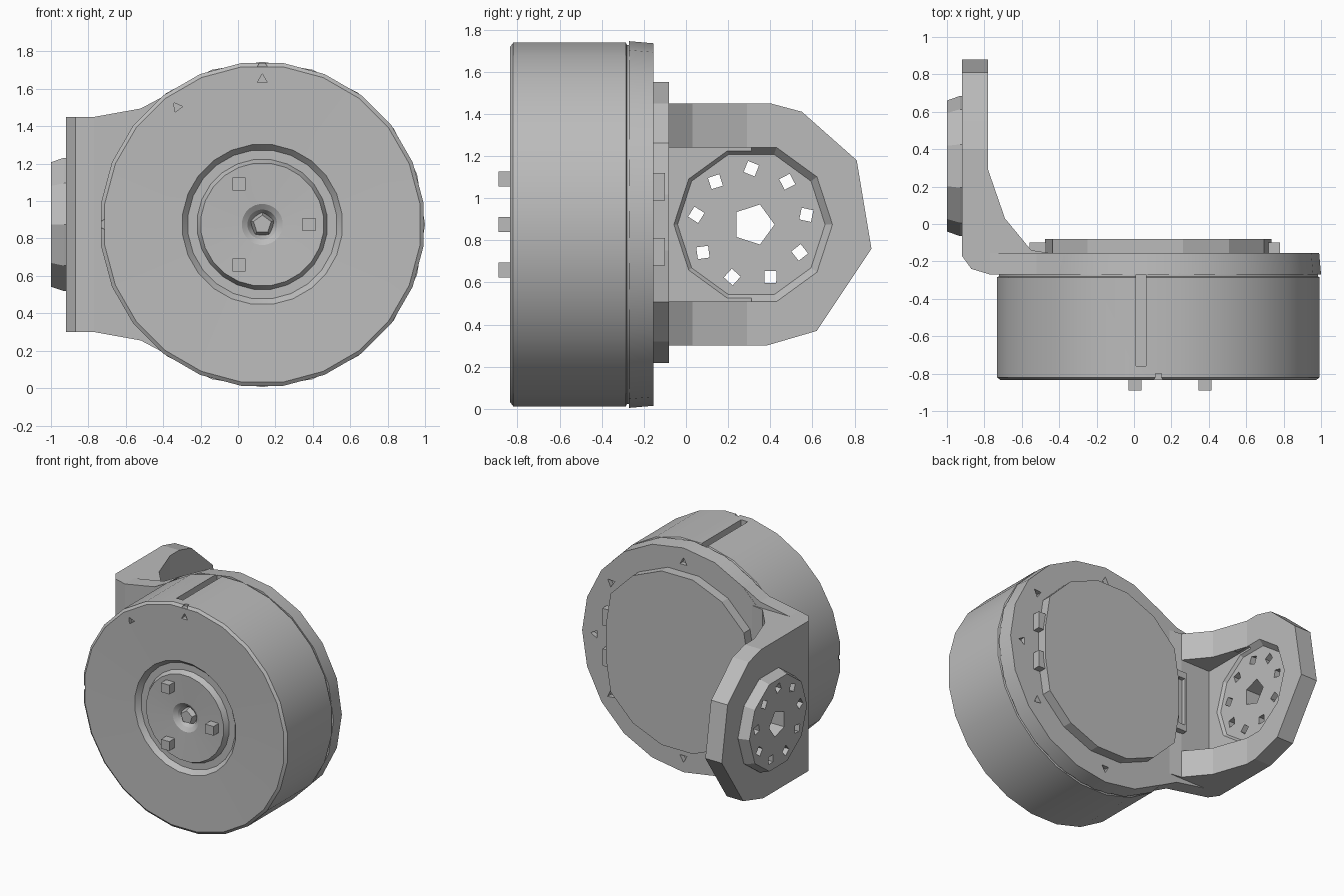
import bpy, bmesh
from math import cos, sin, pi, radians

if "Cube" in bpy.data.objects:
    bpy.data.objects.remove(bpy.data.objects["Cube"], do_unlink=True)

grey = bpy.data.materials.new("plain grey")
grey.use_nodes = True
grey.diffuse_color = (0.5, 0.5, 0.5, 1)
grey.node_tree.nodes["Principled BSDF"].inputs["Base Color"].default_value = (0.5, 0.5, 0.5, 1)

CX, CZ = 0.13, 0.875      # drum axis
HY, HZ = 0.31, 0.875      # pivot hub axis


def place(axis, u, v, a):
    """Point at plane coordinates u, v and depth a along the axis."""
    return {"X": (a, u, v), "Y": (u, a, v), "Z": (u, v, a)}[axis]


def loft(name, rings, axis):
    """Closed solid through rings given as (points, depth)."""
    bm = bmesh.new()
    loops = [[bm.verts.new(place(axis, u, v, a)) for u, v in pts] for pts, a in rings]
    n = len(loops[0])
    for low, high in zip(loops, loops[1:]):
        for i in range(n):
            j = (i + 1) % n
            bm.faces.new((low[i], low[j], high[j], high[i]))
    bm.faces.new(loops[0])
    bm.faces.new(loops[-1])
    bmesh.ops.recalc_face_normals(bm, faces=bm.faces)
    mesh = bpy.data.meshes.new(name)
    bm.to_mesh(mesh)
    bm.free()
    mesh.materials.append(grey)
    obj = bpy.data.objects.new(name, mesh)
    bpy.context.scene.collection.objects.link(obj)
    return obj


def circle(u, v, r, n, turn=0.0):
    return [(u + r * cos(turn + 2 * pi * i / n), v + r * sin(turn + 2 * pi * i / n)) for i in range(n)]


def lathe(name, profile, axis, u, v, n, turn=0.0):
    return loft(name, [(circle(u, v, r, n, turn), a) for r, a in profile], axis)


def prism(name, pts, axis, a, b):
    return loft(name, [(pts, a), (pts, b)], axis)


def box(name, x, y, z):
    return prism(name, [(x[0], y[0]), (x[1], y[0]), (x[1], y[1]), (x[0], y[1])], "Z", *z)


def combine(obj, tools, operation="DIFFERENCE"):
    """Apply booleans, then drop the helper solids."""
    for tool in tools:
        tool.hide_render = True
        mod = obj.modifiers.new("cut", "BOOLEAN")
        mod.operation, mod.solver, mod.object = operation, "EXACT", tool
    graph = bpy.context.evaluated_depsgraph_get()
    result = bpy.data.meshes.new_from_object(obj.evaluated_get(graph))
    obj.modifiers.clear()
    obj.data = result
    for tool in tools:
        bpy.data.objects.remove(tool, do_unlink=True)


def smooth(obj):
    bpy.ops.object.select_all(action="DESELECT")
    obj.select_set(True)
    bpy.context.view_layer.objects.active = obj
    bpy.ops.object.shade_smooth_by_angle(angle=radians(25))


# Drum with dished centre pit and groove ring on its front
drum = lathe("drum", [(0.05, -0.75), (0.08, -0.80), (0.11, -0.82), (0.33, -0.83), (0.35, -0.79),
                      (0.40, -0.79), (0.43, -0.825), (0.85, -0.835), (0.87, -0.82),
                      (0.87, -0.285), (0.86, -0.28), (0.86, -0.265)], "Y", CX, CZ, 24, pi / 24)
cuts = [box("slot", (x, x + 0.055), (-0.76, -0.26), (1.69, 1.9)) for x in (-0.25, 0.01)]
for angle, r in ((90, 0.775), (126, 0.775), (90, 0.86), (180, 0.86)):
    t = radians(angle)
    cuts.append(prism("pin_hole", circle(CX + r * cos(t), CZ + r * sin(t), 0.03, 3, t), "Y", -0.9, -0.8))
combine(drum, cuts)
smooth(drum)

# Small diamond boss in the pit and three drive pegs
lathe("centre_boss", [(0.07, -0.76), (0.05, -0.81)], "Y", CX, CZ, 5, pi / 2)
for i in range(3):
    t = 2 * pi * i / 3
    prism("drive_peg_%d" % (i + 1), circle(CX + 0.25 * cos(t), CZ + 0.25 * sin(t), 0.05, 4, pi / 4),
          "Y", -0.89, -0.80)

# Back plate with screw holes
back = lathe("back_plate", [(0.87, -0.27), (0.86, -0.155)], "Y", CX, CZ, 20, pi / 2)
cuts = []
for angle in (35, 90, 145, 180, 215, 270, 325, 0):
    t = radians(angle)
    cuts.append(prism("screw_hole", circle(CX + 0.75 * cos(t), CZ + 0.75 * sin(t), 0.035, 3, t),
                      "Y", -0.19, -0.1))
combine(back, cuts)
smooth(back)

# Rear cover, flattened on both sides
cover_outline = [(max(CX - 0.605, min(CX + 0.605, u)), v) for u, v in circle(CX, 0.885, 0.68, 16, pi / 16)]
prism("rear_cover", cover_outline, "Y", -0.17, -0.08)
for z in (0.74, 1.05):
    box("side_clip", (0.72, 0.78), (-0.16, -0.10), (z - 0.06, z + 0.07))

# Flange that carries the drum into the arm
half = [(-0.77, 0.575), (-0.52, 0.62), (-0.37, 0.70), (0.10, 0.80)]
outline = [(x, CZ - h) for x, h in half] + [(x, CZ + h) for x, h in reversed(half)]
prism("flange", outline, "Y", -0.27, -0.156)

# Bent arm: plan profile trimmed to the rounded side outline
arm = prism("arm", [(-0.92, 0.95), (-0.92, -0.17), (-0.87, -0.24), (-0.77, -0.27), (-0.45, -0.27),
                    (-0.45, -0.155), (-0.55, -0.14), (-0.69, 0.03), (-0.78, 0.29), (-0.78, 0.95)],
            "Z", 0.2, 1.55)
side = prism("side_outline", [(-0.4, 0.30), (0.38, 0.30), (0.62, 0.37), (0.88, 0.76), (0.81, 1.18),
                              (0.55, 1.41), (0.40, 1.45), (-0.4, 1.45)], "X", -1.2, 0)
combine(arm, [side], "INTERSECT")
# Pivot pocket opening through the fillet towards the cover
pocket = lathe("pocket", [(0.35, -0.82), (0.385, -0.78), (0.385, -0.3)], "X", HY, HZ, 10)
channel = box("channel", (-0.80, -0.3), (-0.14, HY), (0.51, 1.24))
combine(arm, [pocket, channel])

# Pivot hub on the outer face
hub = lathe("pivot_hub", [(0.375, -0.90), (0.375, -0.93), (0.35, -1.0)], "X", HY, HZ, 10)


def hub_holes():
    holes = [prism("hole", circle(HY + 0.01, HZ, 0.10, 5), "X", -1.1, -0.7)]
    for i in range(9):
        t = 2 * pi * i / 9 + pi / 2
        holes.append(prism("hole", circle(HY + 0.265 * cos(t), HZ + 0.265 * sin(t), 0.04, 4, t + 0.4),
                           "X", -1.1, -0.7))
    return holes


combine(arm, hub_holes())
combine(hub, hub_holes())

# Connector between cover and arm
connector = box("connector", (-0.56, -0.47), (-0.16, -0.10), (0.65, 1.12))
combine(connector, [box("socket", (-0.545, -0.49), (-0.13, -0.05), (0.70, 1.07))])
